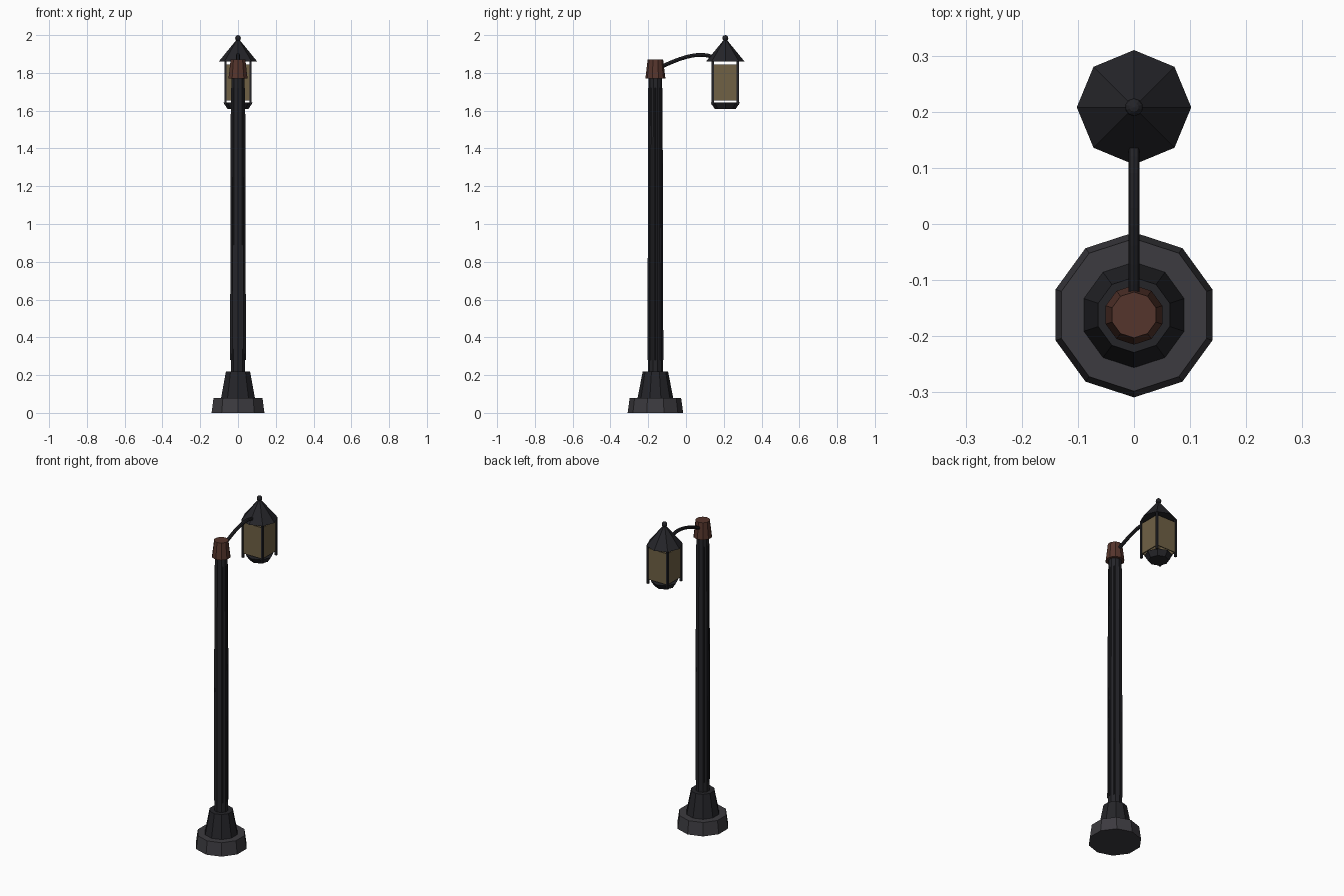
import bpy, bmesh, math
from mathutils import Vector, Matrix

if "Cube" in bpy.data.objects:
    bpy.data.objects.remove(bpy.data.objects["Cube"])

POLE_Y, LAMP_Y = -0.162, 0.208


def material(name, color):
    m = bpy.data.materials.new(name)
    m.diffuse_color = (*color, 1)
    m.use_nodes = True
    m.node_tree.nodes["Principled BSDF"].inputs["Base Color"].default_value = m.diffuse_color
    return m


STONE = material("stone", (0.045, 0.043, 0.05))
IRON = material("iron", (0.018, 0.018, 0.022))
COPPER = material("copper", (0.09, 0.035, 0.025))
GLASS = material("glass", (0.16, 0.12, 0.06))


def finish(name, bm, mat):
    me = bpy.data.meshes.new(name)
    bm.to_mesh(me)
    bm.free()
    me.materials.append(mat)
    ob = bpy.data.objects.new(name, me)
    bpy.context.collection.objects.link(ob)
    return ob


def cone(name, y, z0, z1, r0, r1, sides, mat):
    bm = bmesh.new()
    bmesh.ops.create_cone(bm, cap_ends=True, segments=sides, radius1=r0, radius2=r1,
                          depth=z1 - z0, matrix=Matrix.Translation((0, y, (z0 + z1) / 2)))
    return finish(name, bm, mat)


def box(name, center, size, mat):
    bm = bmesh.new()
    bmesh.ops.create_cube(bm, size=1, matrix=Matrix.Translation(center) @ Matrix.Diagonal((*size, 1)))
    return finish(name, bm, mat)


def tube(name, points, radius, sides, mat):
    bm = bmesh.new()
    pts = [Vector(p) for p in points]
    rings = []
    for i, p in enumerate(pts):
        d = pts[min(i + 1, len(pts) - 1)] - pts[max(i - 1, 0)]
        q = d.to_track_quat('Z', 'Y')
        rings.append([bm.verts.new(p + q @ Vector((radius * math.cos(a), radius * math.sin(a), 0)))
                      for a in (2 * math.pi * k / sides for k in range(sides))])
    for a, b in zip(rings, rings[1:]):
        for k in range(sides):
            n = (k + 1) % sides
            bm.faces.new((a[k], a[n], b[n], b[k]))
    bm.faces.new(rings[0][::-1])
    bm.faces.new(rings[-1])
    return finish(name, bm, mat)


# Stepped foot, post and cap
cone("base", POLE_Y, 0, 0.08, 0.147, 0.136, 10, STONE)
cone("plinth", POLE_Y, 0.08, 0.22, 0.094, 0.067, 10, IRON)
cone("pole", POLE_Y, 0.21, 1.79, 0.040, 0.036, 10, IRON)
cone("cap", POLE_Y, 1.77, 1.87, 0.053, 0.041, 10, COPPER)

# Slim vertical ribs on the pole
for i in range(8):
    a = math.tau * i / 8
    s, c = math.sin(a), math.cos(a)
    tube(f"pole_rib_{i}", [(0.038 * s, POLE_Y + 0.038 * c, 0.28),
                           (0.034 * s, POLE_Y + 0.034 * c, 1.72)], 0.004, 4, IRON)

# Curved arm, sampled from a cubic curve
p = [Vector(v) for v in ((0, -0.14, 1.828), (0, -0.02, 1.885), (0, 0.09, 1.925), (0, 0.17, 1.868))]
path = []
for i in range(11):
    t = i / 10
    u = 1 - t
    path.append(p[0] * u**3 + p[1] * 3 * u * u * t + p[2] * 3 * u * t * t + p[3] * t**3)
tube("arm", path, 0.010, 8, IRON)

# Lantern roof, finial and bottom tray
cone("lantern_roof", LAMP_Y, 1.86, 1.975, 0.102, 0.008, 8, IRON)
bm = bmesh.new()
bmesh.ops.create_uvsphere(bm, u_segments=10, v_segments=6, radius=0.016,
                          matrix=Matrix.Translation((0, LAMP_Y, 1.984)))
finish("finial", bm, IRON)
cone("lantern_tray", LAMP_Y, 1.61, 1.642, 0.056, 0.077, 8, IRON)

# Four corner posts and four glass panes
for i, (sx, sy) in enumerate(((1, 1), (-1, 1), (-1, -1), (1, -1))):
    box(f"lantern_post_{i}", (sx * 0.066, LAMP_Y + sy * 0.066, 1.745), (0.012, 0.012, 0.23), IRON)
for i, s in enumerate((-1, 1)):
    box(f"pane_y_{i}", (0, LAMP_Y + s * 0.064, 1.75), (0.124, 0.006, 0.19), GLASS)
    box(f"pane_x_{i}", (s * 0.064, LAMP_Y, 1.75), (0.006, 0.124, 0.19), GLASS)
